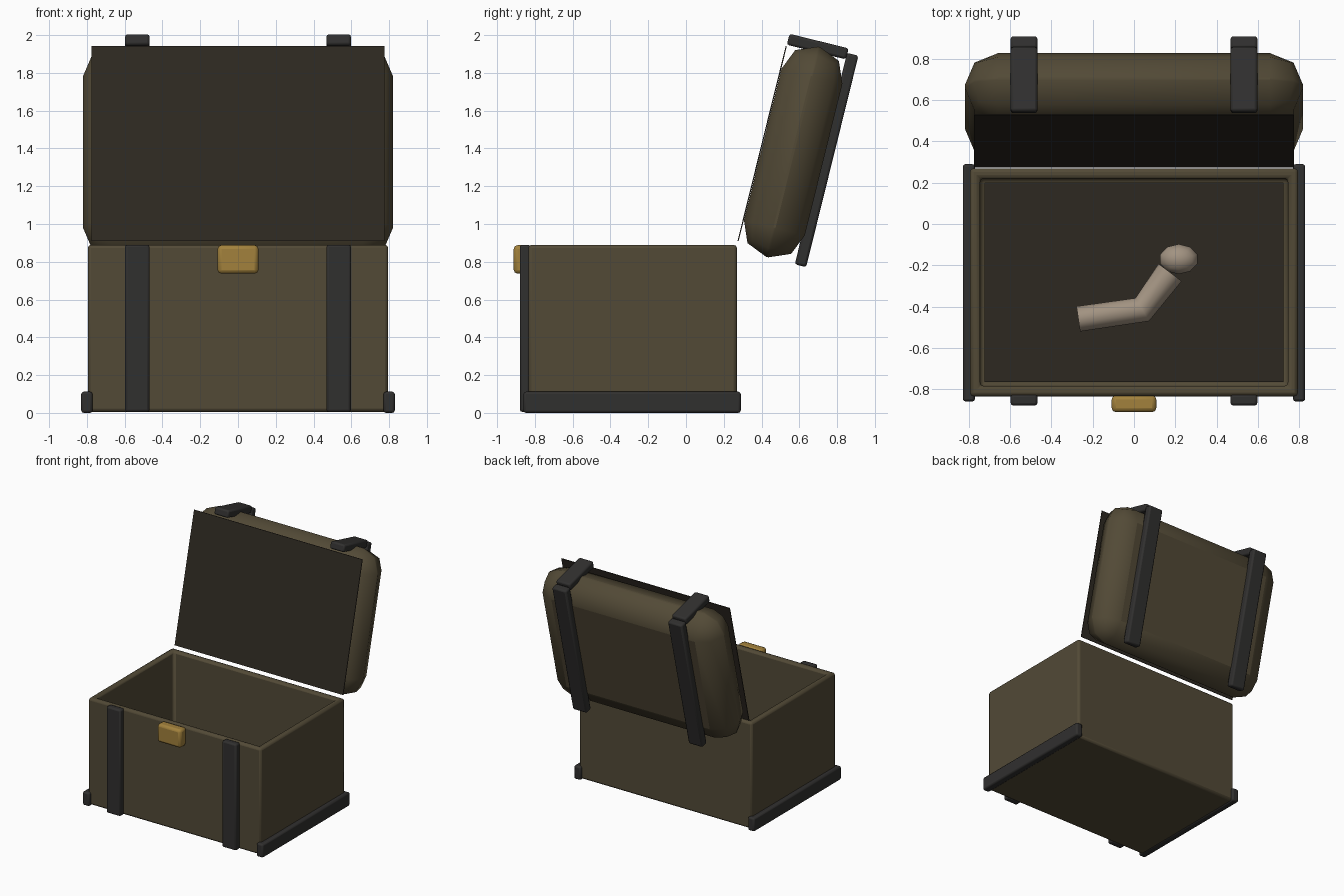
import bpy, bmesh, math
from mathutils import Matrix, Vector

if "Cube" in bpy.data.objects:
    bpy.data.objects.remove(bpy.data.objects["Cube"])


def material(name, rgb):
    m = bpy.data.materials.new(name)
    m.diffuse_color = (*rgb, 1)
    m.use_nodes = True
    m.node_tree.nodes["Principled BSDF"].inputs["Base Color"].default_value = m.diffuse_color
    return m


WOOD = material("wood", (0.085, 0.068, 0.037))
DARK = material("dark_lining", (0.026, 0.021, 0.015))
IRON = material("iron", (0.03, 0.029, 0.028))
BRASS = material("brass", (0.36, 0.22, 0.045))
SKIN = material("skin", (0.36, 0.29, 0.22))

# Open lid frame: local y is the lid thickness, local z runs up the lid
LID = Matrix.Rotation(math.radians(-13.9), 4, 'X')


def finish(ob, mat, bevel=0, segments=2, angle=35):
    ob.data.materials.append(mat)
    if bevel:
        b = ob.modifiers.new("bevel", 'BEVEL')
        b.width, b.segments = bevel, segments
    bpy.ops.object.select_all(action='DESELECT')
    ob.select_set(True)
    bpy.context.view_layer.objects.active = ob
    bpy.ops.object.shade_smooth_by_angle(angle=math.radians(angle))
    return ob


def from_bmesh(name, bm):
    me = bpy.data.meshes.new(name)
    bm.to_mesh(me)
    bm.free()
    ob = bpy.data.objects.new(name, me)
    bpy.context.collection.objects.link(ob)
    return ob


def box_bm(lo, hi):
    lo, hi = Vector(lo), Vector(hi)
    bm = bmesh.new()
    bmesh.ops.create_cube(bm, size=1)
    bmesh.ops.scale(bm, vec=hi - lo, verts=bm.verts)
    bmesh.ops.translate(bm, vec=(lo + hi) / 2, verts=bm.verts)
    return bm


def box(name, lo, hi, mat, bevel=0.012, segments=2, frame=None, angle=35):
    ob = from_bmesh(name, box_bm(lo, hi))
    if frame:
        ob.matrix_world = frame
    return finish(ob, mat, bevel, segments, angle)


# Hollow chest body: inset the top and push it down
bm = box_bm((-0.795, -0.835, 0.005), (0.795, 0.27, 0.89))
top = max(bm.faces, key=lambda f: f.calc_center_median().z)
bmesh.ops.inset_region(bm, faces=[top], thickness=0.07)
hole = bmesh.ops.extrude_discrete_faces(bm, faces=[top])["faces"][0]
bmesh.ops.translate(bm, vec=(0, 0, -0.81), verts=hole.verts)
finish(from_bmesh("chest_body", bm), WOOD, 0.018)
box("chest_floor", (-0.725, -0.765, 0.07), (0.725, 0.2, 0.1), DARK, 0)

# Lid and its dark lining
box("lid", (-0.82, 0.053, 0.904), (0.82, 0.385, 2.05), WOOD, 0.16, 2, LID, 60)
box("lid_lining", (-0.775, 0.046, 0.95), (0.775, 0.052, 2.012), DARK, 0, 1, LID)

# Iron straps and base rails, both sides
for side, s in (("left", -1), ("right", 1)):
    def mirrored(name, x0, x1, y, z, frame=None):
        a, b = sorted((s * x0, s * x1))
        box(f"{name}_{side}", (a, y[0], z[0]), (b, y[1], z[1]), IRON, 0.013, 2, frame)
    mirrored("front_strap", 0.468, 0.598, (-0.88, -0.825), (0.005, 0.89))
    mirrored("base_rail", 0.77, 0.83, (-0.86, 0.29), (0, 0.112))
    mirrored("lid_back_strap", 0.468, 0.598, (0.37, 0.432), (0.902, 2.055), LID)
    mirrored("lid_top_strap", 0.468, 0.598, (0.05, 0.372), (2.02, 2.08), LID)

# Brass latch
box("latch", (-0.108, -0.912, 0.737), (0.108, -0.83, 0.888), BRASS, 0.02)

# Bent arm lying in the chest
cu = bpy.data.curves.new("arm", 'CURVE')
cu.dimensions, cu.bevel_depth, cu.bevel_resolution = '3D', 0.065, 3
cu.use_fill_caps = True
sp = cu.splines.new('POLY')
sp.points.add(2)
for p, co, r in zip(sp.points, ((-0.27, -0.46), (0.04, -0.415), (0.175, -0.235)), (0.95, 1.0, 1.08)):
    p.co, p.radius = (*co, 0.18, 1), r
arm = bpy.data.objects.new("arm", cu)
bpy.context.collection.objects.link(arm)
cu.materials.append(SKIN)

# Hand
bm = bmesh.new()
bmesh.ops.create_uvsphere(bm, u_segments=10, v_segments=8, radius=1)
bmesh.ops.scale(bm, vec=(0.095, 0.073, 0.07), verts=bm.verts)
hand = from_bmesh("hand", bm)
hand.location = (0.217, -0.17, 0.18)
finish(hand, SKIN, angle=50)
